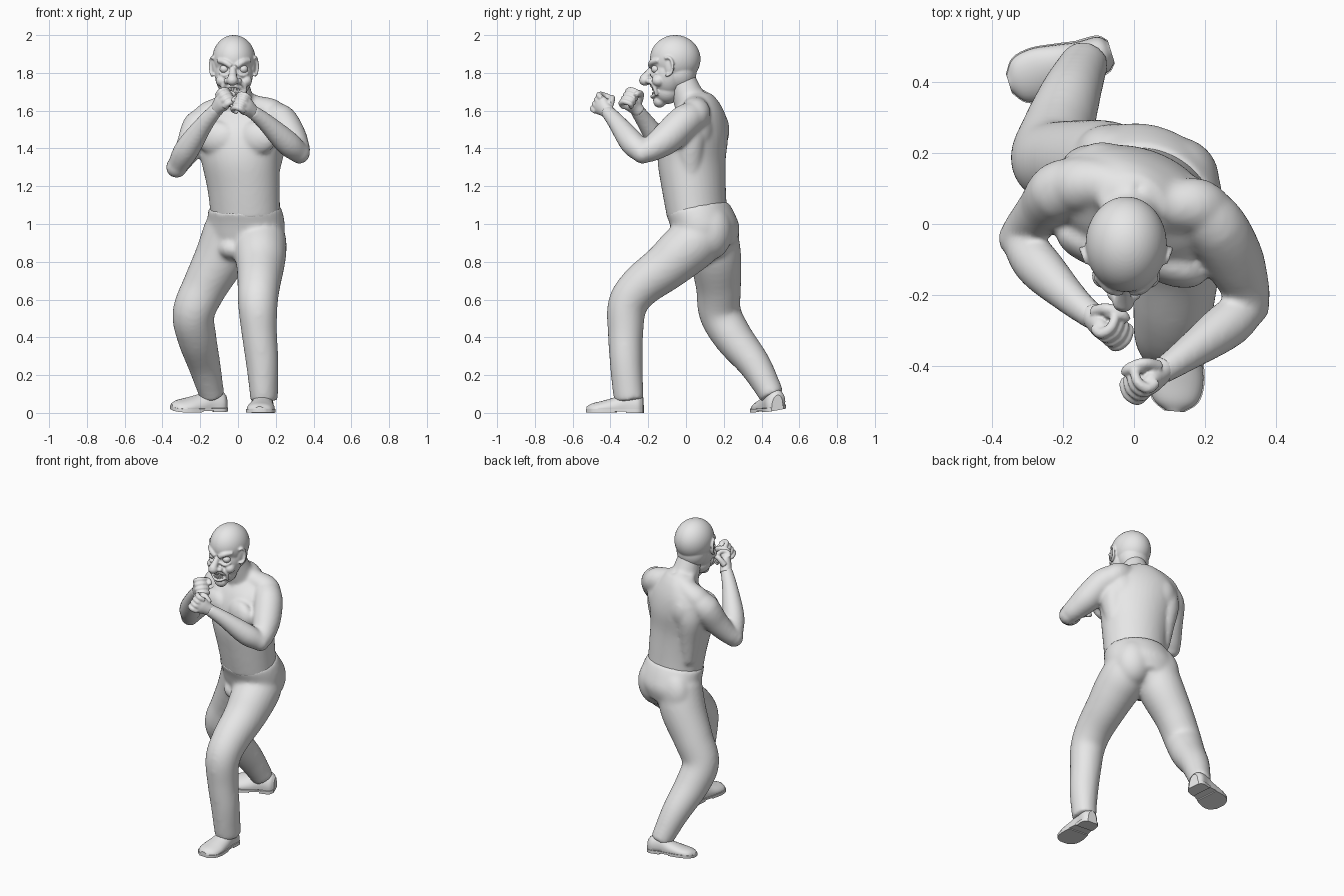
import bpy, bmesh, math
from mathutils import Vector, Matrix

cube = bpy.data.objects.get("Cube")
if cube:
    bpy.data.objects.remove(cube, do_unlink=True)

GREY = (0.8, 0.8, 0.8, 1)
mat = bpy.data.materials.new("plain grey")
mat.use_nodes = True
mat.diffuse_color = GREY
mat.node_tree.nodes["Principled BSDF"].inputs["Base Color"].default_value = GREY

YAW = -0.38                                   # the body is twisted to its right
SIDE = Vector((math.cos(YAW), math.sin(YAW), 0))
FRONT = Vector((math.sin(YAW), -math.cos(YAW), 0))
UP = Vector((0, 0, 1))


def finish(bm, name, voxel=0, smooth=4):
    """Turn the bmesh into an object; a voxel size fuses its shells into one skin."""
    bmesh.ops.recalc_face_normals(bm, faces=bm.faces[:])
    me = bpy.data.meshes.new(name)
    bm.to_mesh(me)
    bm.free()
    me.materials.append(mat)
    ob = bpy.data.objects.new(name, me)
    bpy.context.collection.objects.link(ob)
    if voxel:
        rm = ob.modifiers.new("fuse", "REMESH")
        rm.mode, rm.voxel_size, rm.use_smooth_shade = "VOXEL", voxel, True
        sm = ob.modifiers.new("soften", "SMOOTH")
        sm.factor, sm.iterations = 0.5, smooth
    else:
        bpy.ops.object.select_all(action="DESELECT")
        ob.select_set(True)
        bpy.context.view_layer.objects.active = ob
        bpy.ops.object.shade_smooth_by_angle(angle=0.7)


def ball(bm, centre, radii, yaw=0, tilt=0):
    m = (Matrix.Translation(centre) @ Matrix.Rotation(yaw, 4, "Z")
         @ Matrix.Rotation(tilt, 4, "Y") @ Matrix.Diagonal((*radii, 1)))
    bmesh.ops.create_uvsphere(bm, u_segments=48, v_segments=32, radius=1, matrix=m)


def spline(points, steps=5):
    p = [Vector(q) for q in points]
    p = [p[0] * 2 - p[1]] + p + [p[-1] * 2 - p[-2]]
    out = []
    for a, b, c, d in zip(p, p[1:], p[2:], p[3:]):
        for i in range(steps):
            t = i / steps
            out.append((b * 2 + (c - a) * t + (a * 2 - b * 5 + c * 4 - d) * t * t
                        + (b * 3 - a - c * 3 + d) * t ** 3) * 0.5)
    return out + [p[-2]]


def loft(bm, stations, side=SIDE, axis=None, sides=24, floor=-1):
    """Elliptical tube through stations of x, y, z, radius, optional second radius."""
    pts = spline([(*s, s[3]) if len(s) == 4 else s for s in stations])
    rings = []
    for i, p in enumerate(pts):
        along = Vector((pts[min(i + 1, len(pts) - 1)] - pts[max(i - 1, 0)])[:3])
        t = (axis or along).normalized()
        u = (side - t * side.dot(t)).normalized()
        v = t.cross(u)
        ring = []
        for k in range(sides):
            a = math.tau * k / sides
            co = Vector(p[:3]) + u * p[3] * math.cos(a) + v * p[4] * math.sin(a)
            co.z = max(co.z, floor)
            ring.append(bm.verts.new(co))
        rings.append(ring)
    for r, q in zip(rings, rings[1:]):
        for k in range(sides):
            n = (k + 1) % sides
            bm.faces.new((r[k], r[n], q[n], q[k]))
    bm.faces.new(rings[0][::-1])
    bm.faces.new(rings[-1])


# Torso, neck, muscles and arms
bm = bmesh.new()
loft(bm, [(.04, .06, 1.03, .187, .155), (.03, .042, 1.18, .195, .165),
          (.013, .03, 1.33, .212, .174), (.005, .042, 1.46, .235, .17),
          (0, .06, 1.56, .225, .14), (0, .08, 1.64, .14, .09),
          (-.005, .055, 1.69, .09, .08)], axis=UP, sides=40)
loft(bm, [(0, .05, 1.58, .1), (-.008, .01, 1.68, .083), (-.018, -.03, 1.79, .068)])
for sx, y in ((-1, -.058), (1, -.112)):
    ball(bm, (sx * .105 - .008, y, 1.455), (.112, .058, .09), YAW)
    blade = Vector((.005, .045, 1.49)) + SIDE * sx * .11 - FRONT * .085
    ball(bm, blade, (.09, .06, .11), YAW, sx * .3)
    flank = Vector((.01, .05, 0)) - FRONT * .03
    loft(bm, [(*(flank + SIDE * sx * w + UP * z), r)
              for w, z, r in ((.15, 1.54, .08), (.16, 1.44, .085), (.15, 1.3, .066), (.14, 1.15, .045))])

ARMS = {
    "left": ([(.17, .05, 1.575, .08), (.23, -.01, 1.54, .088), (.28, -.1, 1.455, .085),
              (.31, -.17, 1.405, .07), (.325, -.22, 1.38, .06)],
             [(.325, -.23, 1.375, .055), (.26, -.285, 1.43, .066), (.15, -.365, 1.535, .048), (.07, -.42, 1.6, .036)]),
    "right": ([(-.15, .11, 1.56, .08), (-.21, .09, 1.51, .086), (-.25, .045, 1.42, .076),
               (-.295, 0, 1.345, .062), (-.32, -.028, 1.31, .056)],
              [(-.325, -.04, 1.3, .052), (-.27, -.115, 1.395, .066), (-.178, -.208, 1.53, .048), (-.107, -.268, 1.615, .036)]),
}
for upper, fore in ARMS.values():
    x, y, z, r = upper[0]
    loft(bm, [(0, .07, 1.645, .07), (x * .5, y, 1.615, .068), (x, y, z + .01, r), (x * 1.3, y - .02, z - .03, .07)],
         side=FRONT)
    loft(bm, upper)
    loft(bm, fore)
    ball(bm, upper[1][:3], (.086, .086, .09))
    ball(bm, fore[0][:3], (.056, .056, .056))
finish(bm, "torso_and_arms", .011, 7)

# Fists: palm, four curled fingers and a thumb
for name, (upper, fore) in ARMS.items():
    bm = bmesh.new()
    sx = 1 if name == "left" else -1
    wrist = Vector(fore[-1][:3])
    d = (wrist - Vector(fore[-2][:3])).normalized()
    d = (d + Vector((sx * .12, -.2, 0))).normalized()
    n = Vector((-sx * .4, .8, -.2))
    n = (n - d * n.dot(d)).normalized()
    k = d.cross(n)
    if k.z < 0:
        k = -k

    def at(along, palm, across, r, r2=None):
        return (*(wrist + d * along + (n * palm + k * across) * 1.15), r * 1.12, (r2 or r) * 1.12)

    loft(bm, [at(-.03, 0, 0, .032), at(.01, 0, 0, .036, .03), at(.045, .004, 0, .046, .03),
              at(.075, .006, 0, .044, .024)], side=k)
    for i in range(4):
        o = (i - 1.5) * .024
        loft(bm, [at(.055, -.008, o, .013), at(.087, -.002, o, .014), at(.094, .026, o, .013),
                  at(.07, .05, o, .012), at(.045, .036, o, .011)], side=k, sides=10)
    loft(bm, [at(.005, .012, .03, .017), at(.04, .045, .045, .015), at(.07, .064, .025, .014),
              at(.08, .066, .004, .01)], side=d.cross(k), sides=10)
    finish(bm, name + "_fist", .005, 2)

# Trousers: tilted waist and two bent legs
bm = bmesh.new()
loft(bm, [(.034, .056, 1.09, .195, .164), (.04, .085, 1.03, .208, .168),
          (.038, .112, .95, .212, .168), (.02, .125, .87, .17, .14)],
     axis=Vector((-.05, -.18, 1)), sides=40)
loft(bm, [(.09, .11, 1.0, .125), (.112, .055, .915, .142), (.118, -.03, .84, .138), (.118, -.11, .77, .126),
          (.11, -.24, .67, .113), (.105, -.31, .57, .105), (.113, -.32, .42, .094),
          (.128, -.317, .27, .087), (.136, -.308, .13, .076, .083), (.138, -.3, .065, .072, .08)])
loft(bm, [(-.04, .13, .97, .14), (-.09, .155, .83, .138), (-.175, .172, .67, .12),
          (-.235, .18, .53, .112), (-.218, .25, .4, .104), (-.18, .36, .26, .087),
          (-.147, .435, .13, .071), (-.135, .455, .085, .066)])
ball(bm, (-.03, .175, .94), (.14, .1, .16), YAW)
ball(bm, (.12, .13, .96), (.12, .115, .15), YAW)
ball(bm, (-.035, .03, .87), (.07, .08, .06))
finish(bm, "trousers", .011, 14)


# Shoes: rounded upper, thin sole and heel block; lean lifts the inner edge
def shoe(name, heel, yaw, lean=0):
    f = Vector((math.sin(yaw), -math.cos(yaw), 0))
    s = Vector((math.cos(yaw), math.sin(yaw), 0))
    heel = Vector(heel)
    plan = [(.004, .03, .08), (.03, .052, .105), (.09, .055, .115), (.15, .065, .085),
            (.22, .074, .064), (.275, .062, .05), (.305, .025, .034)]
    bm = bmesh.new()
    loft(bm, [(*(heel + f * t + UP * h * .35), w, h * .65) for t, w, h in plan],
         side=s, axis=f, floor=.016)
    for first, last, low, high in ((0, 7, .008, .02), (0, 3, 0, .016), (3, 7, .002, .014)):
        cut = spline([(t, w + .004, 0) for t, w, h in plan[first:last]], 4)
        rim = [(t, w) for t, w, _ in cut] + [(t, -w) for t, w, _ in reversed(cut)]
        face = bm.faces.new([bm.verts.new(heel + f * t + s * w + UP * low) for t, w in rim])
        top = bmesh.ops.extrude_face_region(bm, geom=[face])["geom"]
        bmesh.ops.translate(bm, vec=UP * (high - low),
                            verts=[g for g in top if isinstance(g, bmesh.types.BMVert)])
    for v in bm.verts:
        v.co.z += lean * (.078 - (v.co - heel).dot(s))
    finish(bm, name)


shoe("left_shoe", (.138, -.222, 0), -.08)
shoe("right_shoe", (-.06, .485, 0), -1.27, .18)

# Head: skull, face, jaw, nose, brows, cheeks, lips and ears
CX = -.022
bm = bmesh.new()
ball(bm, (CX, -.057, 1.873), (.114, .134, .127))
ball(bm, (CX, -.035, 1.8), (.097, .09, .1))
ball(bm, (CX, -.095, 1.79), (.1, .09, .12))
ball(bm, (CX - .004, -.1, 1.705), (.074, .072, .07))
ball(bm, (CX - .006, -.14, 1.65), (.04, .034, .034))
loft(bm, [(CX - .004, -.175, 1.83, .014), (CX - .006, -.2, 1.795, .02), (CX - .008, -.22, 1.765, .028)])
ball(bm, (CX - .008, -.217, 1.76), (.031, .031, .028))
for sx in (-1, 1):
    ball(bm, (CX - .006 + sx * .03, -.195, 1.757), (.018, .02, .016))
    ball(bm, (CX + sx * .064, -.146, 1.758), (.032, .034, .03))
    loft(bm, [(CX + sx * .014, -.189, 1.834, .014), (CX + sx * .046, -.18, 1.856, .016),
              (CX + sx * .085, -.145, 1.866, .012)], side=UP)
    loft(bm, [(CX + sx * .022, -.183, 1.796, .007), (CX + sx * .05, -.178, 1.786, .008),
              (CX + sx * .078, -.155, 1.8, .006)], side=UP)
    loft(bm, [(CX + sx * .03, -.187, 1.755, .01), (CX + sx * .058, -.168, 1.725, .011),
              (CX + sx * .054, -.155, 1.68, .009)], side=UP)
    ear = Vector((CX + sx * .112, -.09, 1.835))
    ball(bm, ear - Vector((sx * .008, 0, 0)), (.009, .024, .042), -sx * .35)
    loft(bm, [(*(ear + Vector((sx * (.002 + .011 * math.sin(a)), .028 * math.sin(a) - .008,
                               .048 * math.cos(a)))), .008)
              for a in (-.5, .2, .9, 1.6, 2.3, 3.0, 3.5)], side=Vector((1, 0, 0)), sides=10)
for row in (1.895, 1.915):
    loft(bm, [(CX + dx, -.182 + abs(dx) * .35, row - abs(dx) * .1, .005)
              for dx in (-.055, -.02, .02, .055)], side=UP, sides=8)
MOUTH = Vector((CX - .006, -.17, 1.702))
loft(bm, [(*(MOUTH + Vector((.05 * math.cos(a), -.012 + .03 * math.cos(a) ** 2,
                             .028 * math.sin(a)))), .009)
          for a in [math.tau * i / 12 for i in range(13)]], side=Vector((0, 1, 0)), sides=10)
finish(bm, "head", .0055, 3)

# Eyes
for sx, name in ((1, "left_eye"), (-1, "right_eye")):
    bm = bmesh.new()
    ball(bm, (CX + sx * .05, -.159, 1.82), (.025, .025, .022))
    finish(bm, name)

# Teeth in two curved rows
bm = bmesh.new()
for level in (-.013, .013):
    for i in range(-2, 3):
        x = i * .0145
        spot = MOUTH + Vector((x, -.003 + 10 * x * x, level))
        bmesh.ops.create_cube(bm, size=1, matrix=Matrix.Translation(spot)
                              @ Matrix.Diagonal((.012, .014, .018, 1)))
bmesh.ops.bevel(bm, geom=bm.edges[:], offset=.002, segments=1, affect="EDGES")
finish(bm, "teeth")
